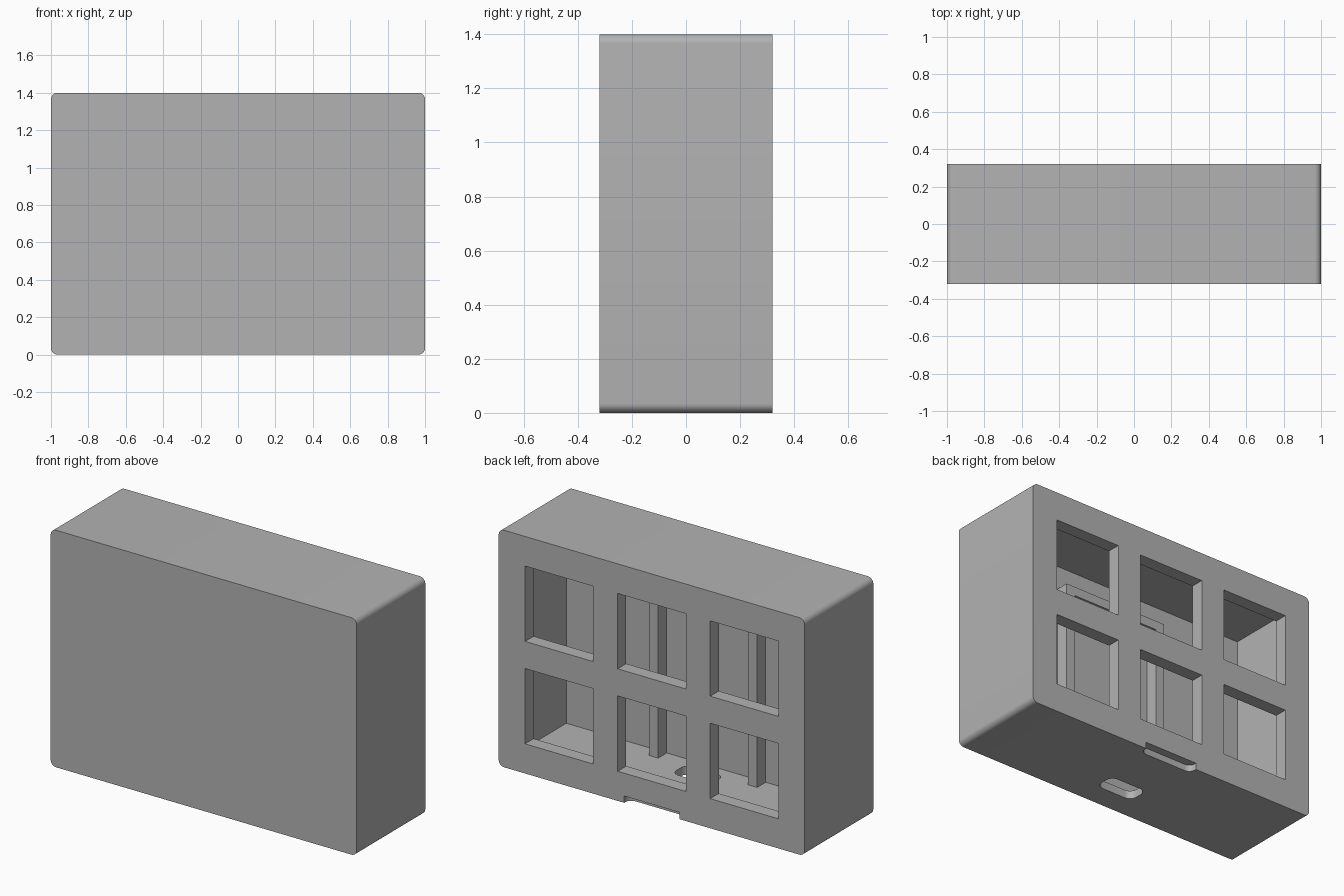
import bpy, bmesh, math
from mathutils import Matrix, Vector

cube = bpy.data.objects.get("Cube")
if cube:
    bpy.data.objects.remove(cube, do_unlink=True)

WIDTH, DEPTH, HEIGHT = 2.0, 0.64, 1.4
BACK = DEPTH / 2
WALL, FACE = 0.05, 0.08          # side walls, front and back panels

grey = bpy.data.materials.new("plain grey")
GREY = (0.45, 0.45, 0.45, 1)
grey.use_nodes = True
grey.diffuse_color = GREY
grey.node_tree.nodes["Principled BSDF"].inputs["Base Color"].default_value = GREY


def rounded(w, h, r=0.0, steps=8):
    """Outline of a rectangle with rounded corners, centred on the origin."""
    if r == 0:
        return [(-w/2, -h/2), (w/2, -h/2), (w/2, h/2), (-w/2, h/2)]
    pts = []
    for i, (sx, sy) in enumerate([(1, 1), (-1, 1), (-1, -1), (1, -1)]):
        for k in range(steps + 1):
            a = math.pi / 2 * (i + k / steps)
            pts.append((sx*(w/2 - r) + r*math.cos(a), sy*(h/2 - r) + r*math.sin(a)))
    return pts


def prism(name, outline, length, centre, along_y=True):
    """Extrude an outline along y (outline in xz) or along z (outline in xy)."""
    bm = bmesh.new()
    face = bm.faces.new([bm.verts.new((a, b, -length/2)) for a, b in outline])
    new = bmesh.ops.extrude_face_region(bm, geom=[face])["geom"]
    bmesh.ops.translate(bm, vec=(0, 0, length),
                        verts=[g for g in new if isinstance(g, bmesh.types.BMVert)])
    if along_y:
        bm.transform(Matrix.Rotation(math.pi/2, 4, 'X'))
    bm.transform(Matrix.Translation(Vector(centre)))
    bmesh.ops.recalc_face_normals(bm, faces=bm.faces)
    mesh = bpy.data.meshes.new(name)
    bm.to_mesh(mesh)
    bm.free()
    mesh.materials.append(grey)
    obj = bpy.data.objects.new(name, mesh)
    bpy.context.collection.objects.link(obj)
    return obj


def activate(obj):
    bpy.ops.object.select_all(action='DESELECT')
    obj.select_set(True)
    bpy.context.view_layer.objects.active = obj


def cut(obj, cutter):
    cutter.hide_render = True
    mod = obj.modifiers.new("cut", 'BOOLEAN')
    mod.operation, mod.solver, mod.object = 'DIFFERENCE', 'EXACT', cutter
    activate(obj)
    bpy.ops.object.modifier_apply(modifier=mod.name)
    bpy.data.objects.remove(cutter, do_unlink=True)


# Hollow case with rounded corners
case = prism("case", rounded(WIDTH, HEIGHT, 0.035), DEPTH, (0, 0, HEIGHT/2))
cut(case, prism("cavity_cutter", rounded(WIDTH - 2*WALL, HEIGHT - 2*WALL),
                DEPTH - 2*FACE, (0, 0, HEIGHT/2)))

# Six square windows through the back panel
PITCH, WINDOW = 0.605, 0.445
for col in (-1, 0, 1):
    for row in (-0.5, 0.5):
        cut(case, prism("window_cutter", rounded(WINDOW, WINDOW), 0.2,
                        (col*PITCH, BACK, HEIGHT/2 + row*PITCH)))

# Slot through the floor and finger notch at the back edge
cut(case, prism("slot_cutter", rounded(0.25, 0.13, 0.045), 0.2, (0, -0.11, 0), False))
cut(case, prism("notch_cutter", rounded(0.36, 0.2, 0.04), 0.08, (0, BACK + 0.05, 0), False))

activate(case)
bpy.ops.object.shade_smooth_by_angle(angle=math.radians(35))

# Arch-shaped rib standing on the floor against the front panel
OUT, INN, TOP, BAR = 0.353, 0.294, 1.205, 0.055
arch = [(-OUT, WALL), (-INN, WALL), (-INN, TOP - BAR), (INN, TOP - BAR),
        (INN, WALL), (OUT, WALL), (OUT, TOP), (-OUT, TOP)]
prism("inner_arch", arch, 0.08, (0, -BACK + FACE + 0.04, 0))
